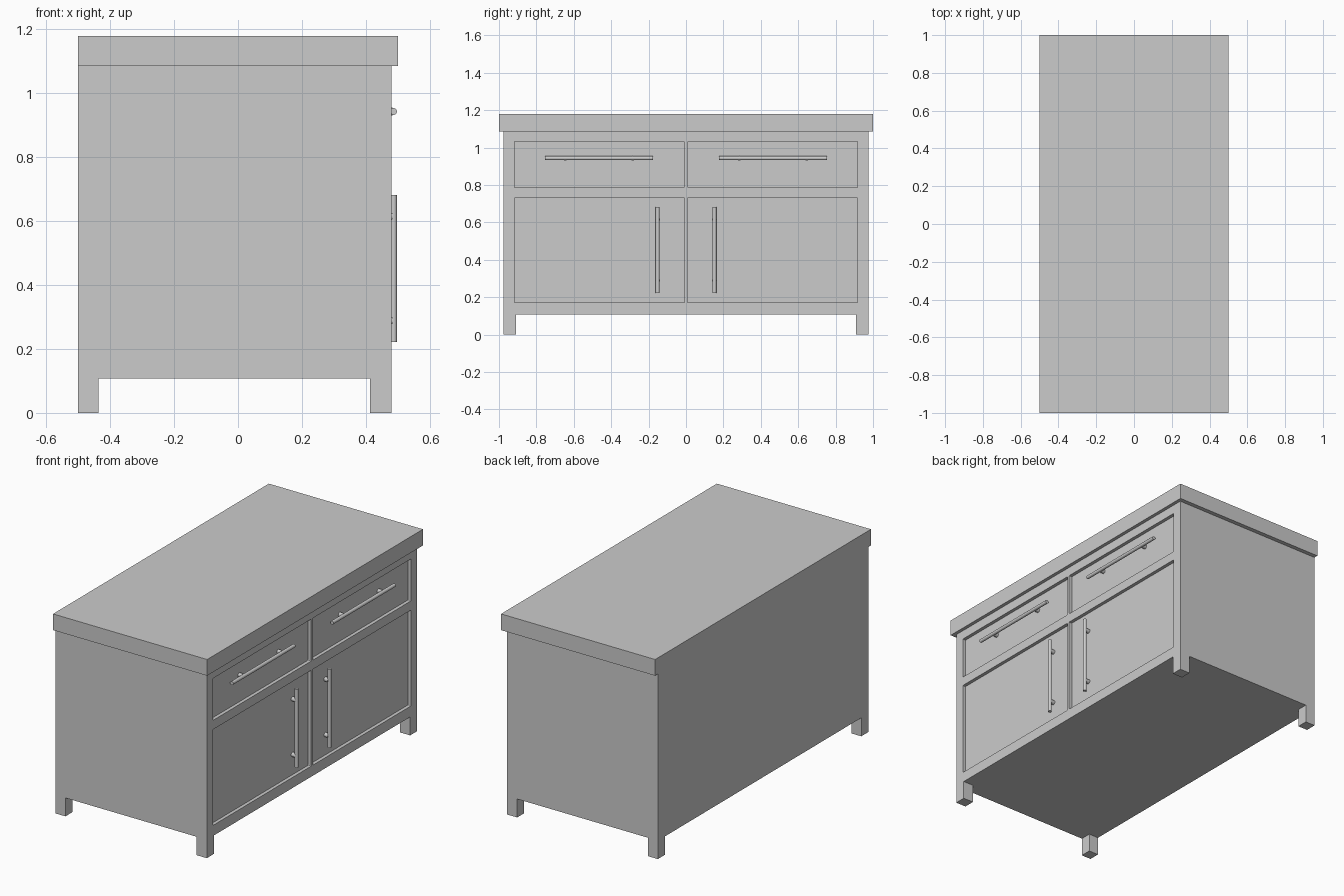
import bpy, bmesh
from math import pi
from mathutils import Matrix, Vector

if "Cube" in bpy.data.objects:
    bpy.data.objects.remove(bpy.data.objects["Cube"])


def box(name, lo, hi):
    bm = bmesh.new()
    lo, hi = Vector(lo), Vector(hi)
    size = hi - lo
    bmesh.ops.create_cube(bm, size=1, matrix=Matrix.Translation((lo + hi) / 2) @ Matrix.Diagonal((*size, 1)))
    return finish(name, bm)


def finish(name, bm):
    me = bpy.data.meshes.new(name)
    bm.to_mesh(me)
    bm.free()
    ob = bpy.data.objects.new(name, me)
    bpy.context.collection.objects.link(ob)
    return ob


def cut(target, cutter):
    mod = target.modifiers.new("cut", "BOOLEAN")
    mod.operation, mod.solver, mod.object = "DIFFERENCE", "EXACT", cutter
    bpy.context.view_layer.objects.active = target
    bpy.ops.object.modifier_apply(modifier=mod.name)
    bpy.data.objects.remove(cutter)


def panel_cutter(y0, y1, z0, z1):
    # Recess block with slightly softened corners
    ob = box("panel_cutter", (0.46, y0, z0), (0.55, y1, z1))
    bm = bmesh.new()
    bm.from_mesh(ob.data)
    edges = [e for e in bm.edges if abs(e.verts[0].co.x - e.verts[1].co.x) > 0.01]
    bmesh.ops.bevel(bm, geom=edges, offset=0.005, segments=2, profile=0.5, affect="EDGES")
    bm.to_mesh(ob.data)
    bm.free()
    ob.hide_render = True
    return ob


def handle(name, y, z, length, post_offset, vertical):
    # Round bar along y or z on two posts reaching back to the panel
    bm = bmesh.new()
    axis = Vector((0, 0, 1)) if vertical else Vector((0, 1, 0))
    centre = Vector((0.487, y, z))
    turn = Matrix() if vertical else Matrix.Rotation(pi / 2, 4, "X")
    bmesh.ops.create_cone(bm, cap_ends=True, segments=20, radius1=0.0105, radius2=0.0105,
                          depth=length, matrix=Matrix.Translation(centre) @ turn)
    for s in (-1, 1):
        p = centre + axis * post_offset * s
        p.x = 0.471
        bmesh.ops.create_cone(bm, cap_ends=True, segments=16, radius1=0.013, radius2=0.013, depth=0.026,
                              matrix=Matrix.Translation(p) @ Matrix.Rotation(pi / 2, 4, "Y"))
    ob = finish(name, bm)
    bpy.ops.object.select_all(action="DESELECT")
    ob.select_set(True)
    bpy.context.view_layer.objects.active = ob
    bpy.ops.object.shade_smooth_by_angle()


# Worktop
box("worktop", (-0.5, -1, 1.085), (0.5, 1, 1.18))

# Cabinet body, with the space between the four feet cut away
body = box("cabinet_body", (-0.5, -0.975, 0), (0.48, 0.975, 1.085))
cut(body, box("foot_gap_x", (-0.7, -0.91, -0.1), (0.7, 0.91, 0.108)))
cut(body, box("foot_gap_y", (-0.437, -1.2, -0.1), (0.413, 1.2, 0.108)))

# Recessed drawer and door fronts, with handles
for side, s in (("left", -1), ("right", 1)):
    y0, y1 = sorted((s * 0.008, s * 0.918))
    cut(body, panel_cutter(y0, y1, 0.786, 1.032))
    cut(body, panel_cutter(y0, y1, 0.17, 0.732))
    handle(side + "_drawer_handle", s * 0.465, 0.943, 0.577, 0.18, False)
    handle(side + "_door_handle", s * 0.152, 0.452, 0.46, 0.163, True)
